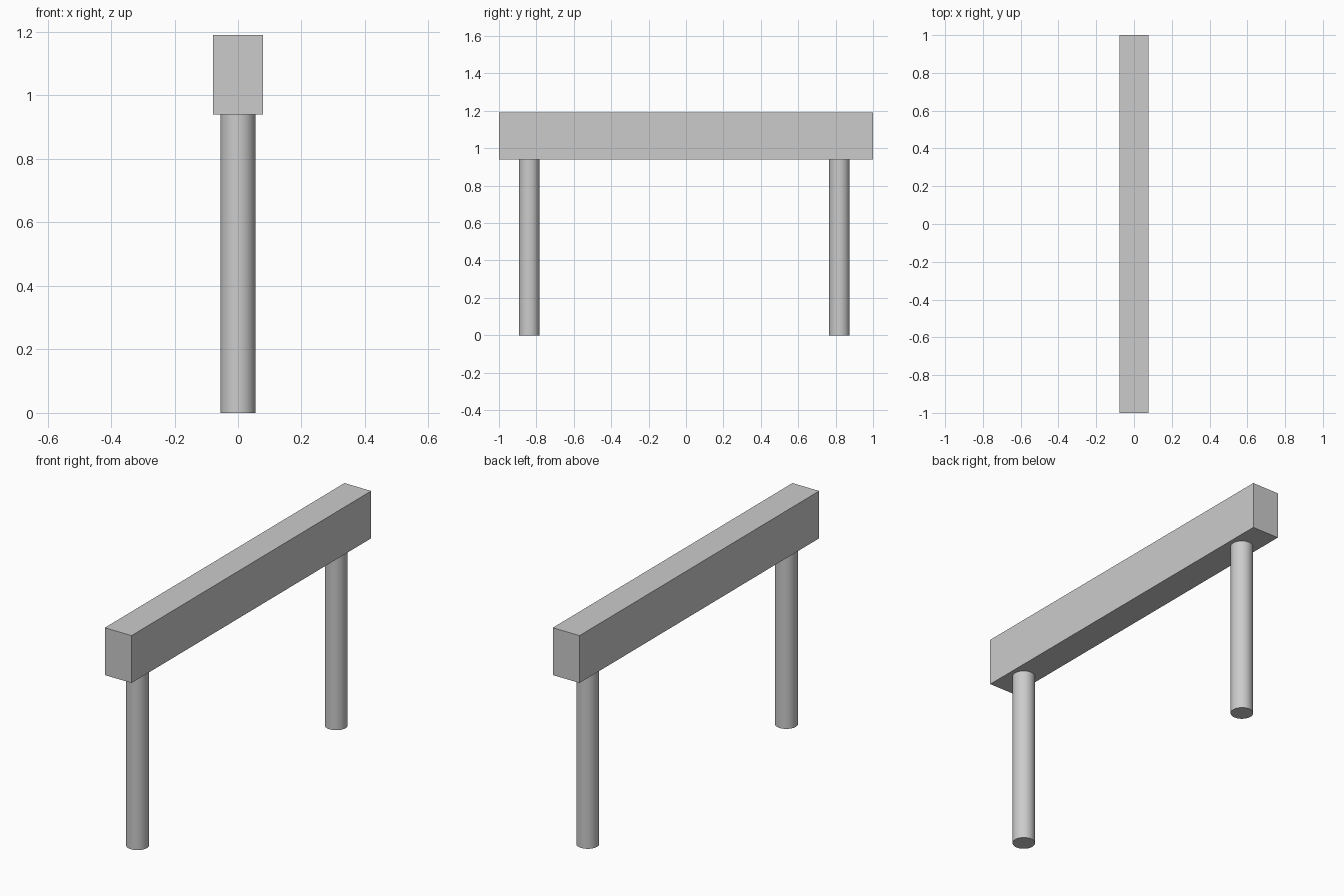
import bpy
import math

if "Cube" in bpy.data.objects:
    bpy.data.objects.remove(bpy.data.objects["Cube"])

BEAM_BOTTOM, BEAM_TOP = 0.94, 1.19
LEG_RADIUS = 0.055


def add_leg(name, y):
    bpy.ops.mesh.primitive_cylinder_add(
        vertices=48, radius=LEG_RADIUS, depth=BEAM_BOTTOM,
        location=(0, y, BEAM_BOTTOM / 2))
    leg = bpy.context.object
    leg.name = name
    bpy.ops.object.shade_smooth_by_angle(angle=math.radians(30))


# Horizontal beam
bpy.ops.mesh.primitive_cube_add(size=1, location=(0, 0, (BEAM_BOTTOM + BEAM_TOP) / 2))
beam = bpy.context.object
beam.name = "beam"
beam.scale = (0.156, 2.0, BEAM_TOP - BEAM_BOTTOM)
bpy.ops.object.transform_apply(location=False, rotation=False, scale=True)

# Round legs, set slightly unevenly along the beam
for name, y in (("front_leg", -0.838), ("back_leg", 0.82)):
    add_leg(name, y)
